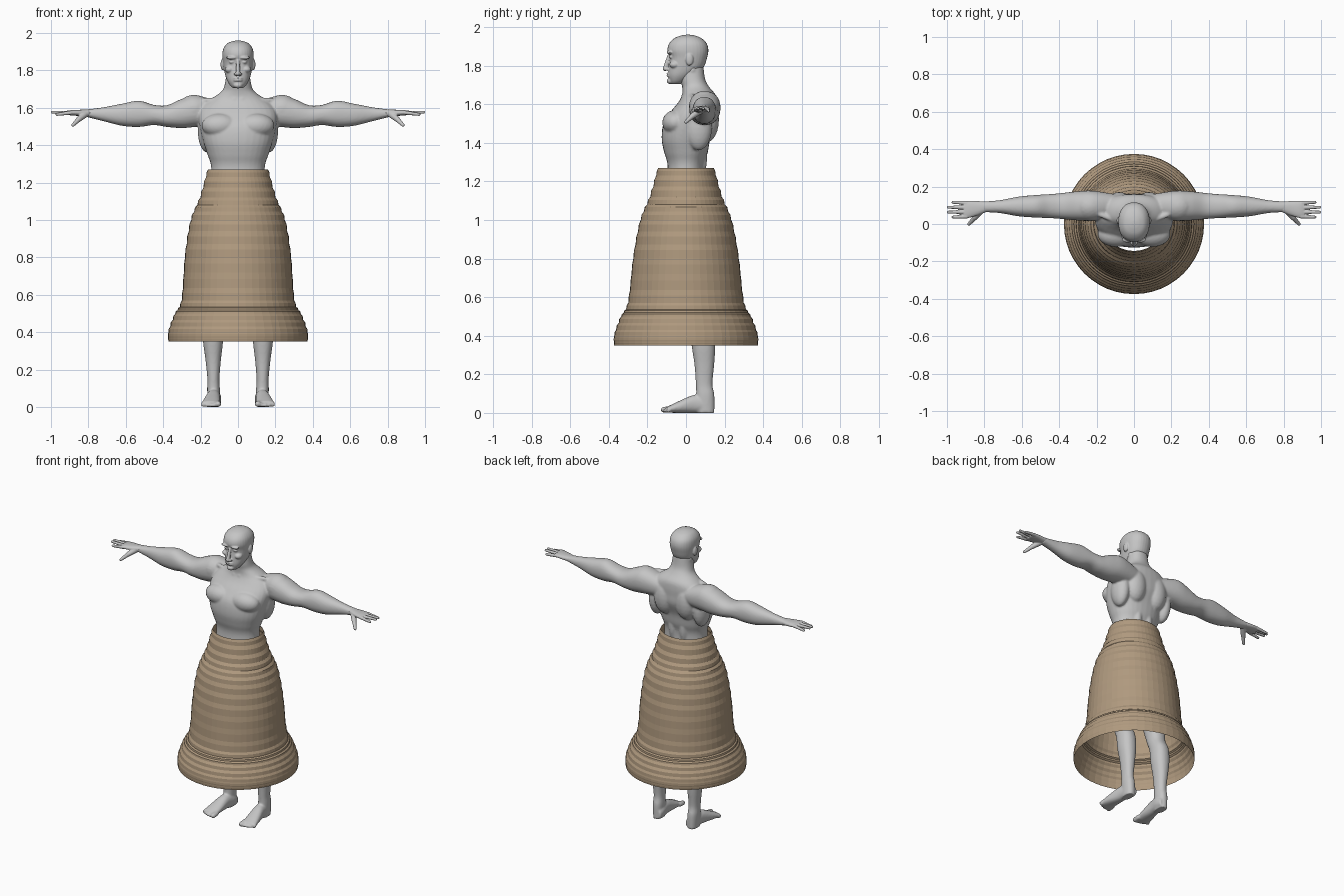
import bpy, bmesh, math
from mathutils import Vector, Matrix

cube = bpy.data.objects.get("Cube")
if cube:
    bpy.data.objects.remove(cube, do_unlink=True)


def material(name, red, green, blue):
    mat = bpy.data.materials.new(name)
    mat.use_nodes = True
    color = (red, green, blue, 1)
    mat.diffuse_color = color
    mat.node_tree.nodes["Principled BSDF"].inputs["Base Color"].default_value = color
    return mat


grey = material("grey skin", .56, .56, .56)
tan = material("tan cloth", .43, .32, .21)
SIDES = (("left", 1), ("right", -1))


def spline(rows, steps):
    """Smooth a list of rows by running a curve through them."""
    out = []
    last = len(rows) - 1
    for i in range(last):
        quad = [rows[min(max(k, 0), last)] for k in range(i - 1, i + 3)]
        for j in range(steps):
            t = j / steps
            out.append([b + t * (c - a + t * (2 * a - 5 * b + 4 * c - d
                                              + t * (3 * b - a - 3 * c + d))) / 2
                        for a, b, c, d in zip(*quad)])
    return out + [rows[-1]]


def bridge(bm, rings):
    """Join neighbouring rings of vertices with quads."""
    for low, high in zip(rings, rings[1:]):
        for k in range(len(low)):
            bm.faces.new((low[k - 1], low[k], high[k], high[k - 1]))


def loft(bm, rows, axis="z", side=1, offset=0, lean=0, segs=32):
    """Closed rounded tube; each row is position, offset across, two radii."""
    along, first, second = {"z": (2, 0, 1), "x": (0, 1, 2), "y": (1, 0, 2)}[axis]
    rings = []
    for pos, across, r1, r2 in spline(rows, 5):
        ring = []
        for k in range(segs):
            angle = math.tau * k / segs
            ca, sa = math.cos(angle), math.sin(angle)
            p = Vector()
            p[along] = pos
            p[first] = offset + lean * pos + r1 * math.copysign(abs(ca) ** .9, ca)
            p[second] = across + r2 * math.copysign(abs(sa) ** .9, sa)
            p.x *= side
            ring.append(bm.verts.new(p))
        rings.append(ring)
    bridge(bm, rings)
    bm.faces.new(rings[0])
    bm.faces.new(rings[-1])


def blob(bm, center, radii, side=1):
    x, y, z = center
    place = Matrix.LocRotScale(Vector((x * side, y, z)), None, Vector(radii))
    bmesh.ops.create_icosphere(bm, subdivisions=3, radius=1, matrix=place)


def rod(bm, start, end, r1, r2, side=1):
    """Round-ended tapered rod."""
    blob(bm, start, (r1, r1, r1), side)
    blob(bm, end, (r2, r2, r2), side)
    a, b = (Vector((p[0] * side, p[1], p[2])) for p in (start, end))
    span = b - a
    turn = span.to_track_quat("Z", "Y")
    bmesh.ops.create_cone(bm, cap_ends=True, segments=16, radius1=r1, radius2=r2,
                          depth=span.length,
                          matrix=Matrix.LocRotScale((a + b) / 2, turn, None))


def finish(bm, name, mat):
    bmesh.ops.recalc_face_normals(bm, faces=bm.faces[:])
    mesh = bpy.data.meshes.new(name)
    bm.to_mesh(mesh)
    bm.free()
    mesh.materials.append(mat)
    obj = bpy.data.objects.new(name, mesh)
    bpy.context.scene.collection.objects.link(obj)
    return obj


def fuse(bm, name, voxel, rounds):
    """Blend overlapping volumes into one smooth skin."""
    obj = finish(bm, name, grey)
    remesh = obj.modifiers.new("blend", "REMESH")
    remesh.mode = "VOXEL"
    remesh.voxel_size = voxel
    remesh.use_smooth_shade = True
    soften = obj.modifiers.new("soften", "SMOOTH")
    soften.factor = .5
    soften.iterations = rounds


# Torso and neck
body = bmesh.new()
loft(body, [(.95, .02, .16, .1), (1.15, 0, .15, .1), (1.28, 0, .143, .095),
            (1.35, 0, .163, .113), (1.42, 0, .186, .126), (1.5, .02, .205, .137),
            (1.56, .04, .21, .12), (1.61, .06, .19, .1), (1.65, .066, .14, .086),
            (1.69, .05, .086, .07), (1.73, .035, .07, .064), (1.8, .03, .06, .06)])

for name, side in SIDES:
    # Chest, flank, back and shoulder muscles
    blob(body, (.095, -.055, 1.505), (.1, .068, .065), side)
    blob(body, (.165, .065, 1.48), (.05, .07, .12), side)
    blob(body, (.08, .105, 1.52), (.075, .066, .12), side)
    blob(body, (.04, .06, 1.33), (.035, .05, .13), side)
    blob(body, (.235, .095, 1.59), (.09, .08, .08), side)
    # Neck cord and collarbone
    rod(body, (.056, .035, 1.78), (.018, -.008, 1.65), .014, .012, side)
    rod(body, (.02, -.012, 1.645), (.18, .05, 1.64), .012, .014, side)
    # Arm
    loft(body, [(.1, 1.57, .06, .06), (.22, 1.583, .08, .084), (.3, 1.57, .078, .078),
                (.38, 1.556, .07, .058), (.45, 1.562, .064, .054), (.53, 1.568, .06, .07),
                (.62, 1.563, .052, .059), (.72, 1.566, .034, .037),
                (.82, 1.572, .028, .018)], "x", side, .1, -.01)
    # Leg
    loft(body, [(1, .03, .08, .09), (.7, .03, .08, .08), (.53, .045, .055, .06),
                (.44, .08, .053, .062), (.35, .09, .053, .061), (.25, .095, .041, .051),
                (.15, .094, .032, .043), (.09, .1, .034, .047), (0, .1, .03, .047)],
         "z", side, .13, .01)
    # Foot and toes
    loft(body, [(.14, .03, .025, .03), (.1, .042, .035, .042), (.04, .046, .037, .046),
                (-.03, .032, .045, .032), (-.1, .016, .05, .015)], "y", side, .136, -.12)
    for toe in range(5):
        r = .011 if toe else .016
        x = .106 + .02 * toe
        rod(body, (x, -.08, .02), (x, .0015 * toe ** 2 - .115, r), r, r, side)

    # Hand with four fingers and a thumb
    hand = bmesh.new()
    loft(hand, [(.79, 1.572, .027, .02), (.84, 1.573, .039, .017),
                (.885, 1.574, .046, .015), (.91, 1.573, .044, .011)],
         "x", side, .2, -.138)
    for finger in range(4):
        y = .04 + .024 * finger
        inner = finger in (1, 2)
        tip = (.992 if inner else .968, 1.1 * y - .007, 1.577 if inner else 1.565)
        rod(hand, (.895, y, 1.574), tip, .011, .008, side)
    rod(hand, (.815, .075, 1.568), (.85, .035, 1.54), .019, .015, side)
    rod(hand, (.85, .035, 1.54), (.882, 0, 1.508), .014, .009, side)
    fuse(hand, name + "_hand", .0035, 2)

for vert in body.verts:
    vert.co.z = max(vert.co.z, 0)
fuse(body, "body", .0065, 4)

# Head, nose, chin and lips
head = bmesh.new()
loft(head, [(1.705, -.052, .025, .025), (1.72, -.043, .042, .042), (1.75, -.025, .06, .067),
            (1.79, 0, .072, .09), (1.84, .012, .08, .097), (1.88, .01, .084, .106),
            (1.915, .01, .079, .097), (1.942, .01, .06, .07), (1.955, .01, .034, .038),
            (1.96, .01, .01, .01)])
rod(head, (0, -.088, 1.85), (0, -.109, 1.783), .009, .012)
blob(head, (0, -.08, 1.72), (.024, .02, .016))
for z in (1.747, 1.758):
    blob(head, (0, -.089, z), (.025, .012, .006))
for name, side in SIDES:
    # Nostril, brow, eye, cheek and ear
    blob(head, (.012, -.1, 1.781), (.009, .012, .008), side)
    blob(head, (.034, -.084, 1.868), (.03, .016, .009), side)
    blob(head, (.033, -.074, 1.845), (.015, .014, .009), side)
    blob(head, (.045, -.058, 1.805), (.025, .028, .02), side)
    blob(head, (.082, .018, 1.832), (.011, .02, .032), side)
fuse(head, "head", .004, 2)

# Bell skirt: open shell with a ridge at every step, slimmer in depth at the waist
outline = spline([(.35, .372), (.4, .372), (.5, .335), (.57, .3), (.8, .283),
                  (1, .25), (1.12, .2), (1.27, .16)], 3)
profile = []
for (z, r), (next_z, next_r) in zip(outline, outline[1:]):
    profile.append((z, r))
    profile.append((z + .6 * (next_z - z), r + .2 * (next_r - r)))
profile.append(outline[-1])

skirt = bmesh.new()
rings = []
for z, r in profile:
    depth = r * (1 - .14 * max(z - .55, 0))
    angles = [math.tau * k / 48 for k in range(48)]
    rings.append([skirt.verts.new((r * math.cos(a), depth * math.sin(a), z)) for a in angles])
bridge(skirt, rings)
finish(skirt, "bell_skirt", tan)
